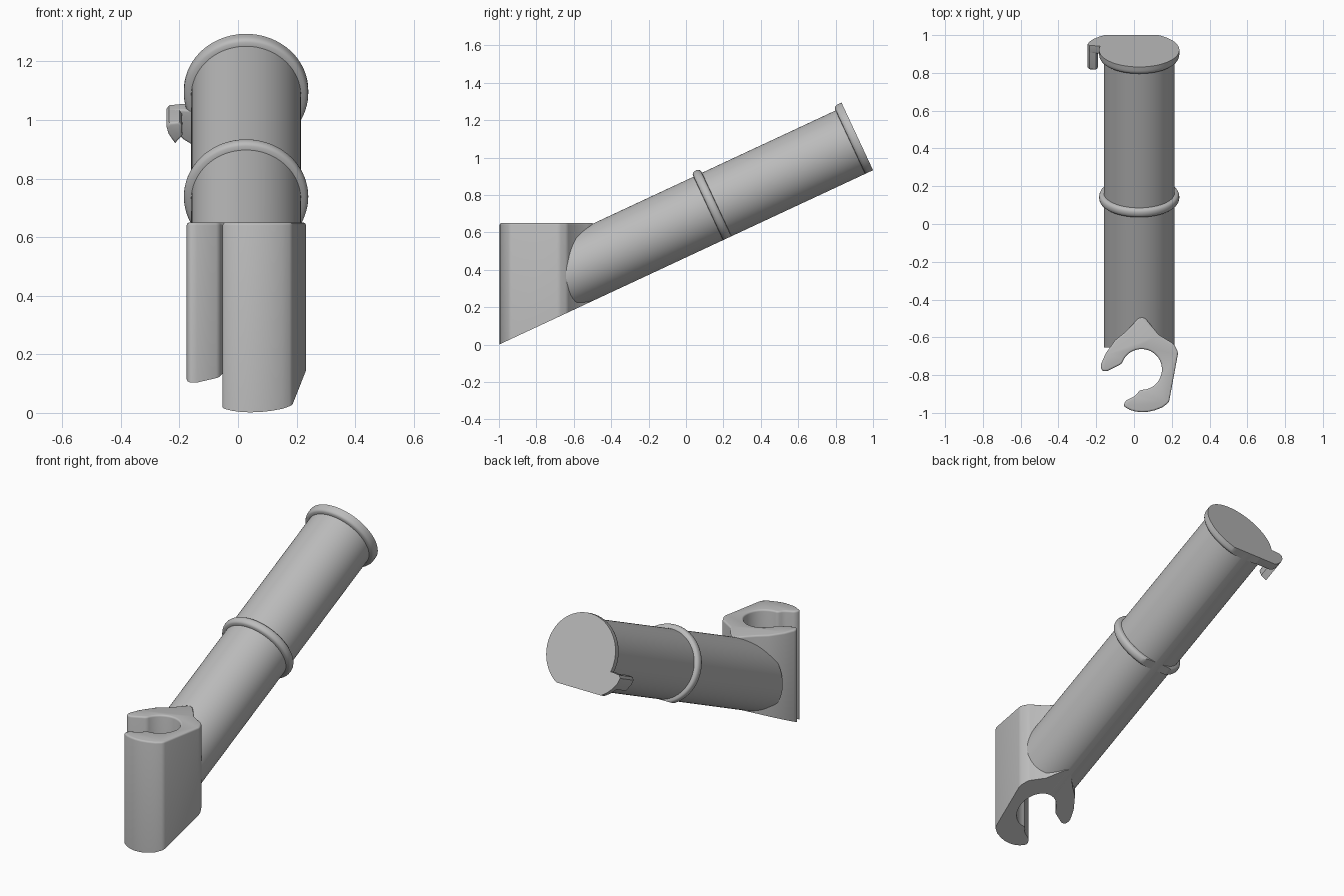
import bpy, bmesh, math
from mathutils import Matrix, Vector

cube = bpy.data.objects.get("Cube")
if cube:
    bpy.data.objects.remove(cube, do_unlink=True)

grey = bpy.data.materials.new("light_grey")
grey.use_nodes = True
grey.diffuse_color = (0.5, 0.5, 0.5, 1)
grey.node_tree.nodes["Principled BSDF"].inputs["Base Color"].default_value = (0.5, 0.5, 0.5, 1)

# Tilted frame: x sideways, y along the tube, z away from the sloping underside
SLOPE = math.radians(25)
LENGTH = 2 / math.cos(SLOPE)
TILT = Matrix.Translation((0, -1, 0)) @ Matrix.Rotation(SLOPE, 4, 'X')
UNDERSIDE = TILT.to_3x3() @ Vector((0, 0, 1))
CENTRE_X, AXIS_H = 0.0275, 0.1865


def trim(bm, point, keep):
    """Cut away everything behind a plane and cap the cut."""
    cut = bmesh.ops.bisect_plane(bm, geom=bm.verts[:] + bm.edges[:] + bm.faces[:],
                                 plane_co=point, plane_no=keep, clear_inner=True)
    edges = [e for e in cut["geom_cut"] if isinstance(e, bmesh.types.BMEdge) and e.is_boundary]
    bmesh.ops.triangle_fill(bm, edges=edges, use_beauty=True)


def finish(bm, name):
    bmesh.ops.recalc_face_normals(bm, faces=bm.faces[:])
    mesh = bpy.data.meshes.new(name)
    bm.to_mesh(mesh)
    bm.free()
    mesh.materials.append(grey)
    obj = bpy.data.objects.new(name, mesh)
    bpy.context.collection.objects.link(obj)
    bpy.ops.object.select_all(action='DESELECT')
    obj.select_set(True)
    bpy.context.view_layer.objects.active = obj
    bpy.ops.object.shade_smooth_by_angle(angle=math.radians(35))
    return obj


def prism(points, direction):
    """Closed outline extruded along a direction; returns mesh and far face."""
    bm = bmesh.new()
    base = bm.faces.new([bm.verts.new(p) for p in points])
    new = bmesh.ops.extrude_face_region(bm, geom=[base], use_keep_orig=True)["geom"]
    bmesh.ops.translate(bm, verts=[v for v in new if isinstance(v, bmesh.types.BMVert)], vec=direction)
    far = [f for f in new if isinstance(f, bmesh.types.BMFace)][0]
    bmesh.ops.recalc_face_normals(bm, faces=bm.faces[:])
    return bm, far


# Tube with a rounded middle ring and end flange, as a turned profile
R, RIM = 0.1875, 0.2125


def ring(start, width):
    return [(start + width / 2 - math.cos(a) * width / 2, R + (RIM - R) * math.sin(a) ** 0.6)
            for a in [math.pi * i / 8 for i in range(1, 8)]]


profile = [(0.2, 0), (0.2, R), (1.322, R)] + ring(1.322, 0.05) + [(1.372, R), (2.16, R)]
profile += ring(2.16, 0.05)[:4] + [(LENGTH, RIM), (LENGTH, 0)]
bm = bmesh.new()
verts = [bm.verts.new((CENTRE_X, s, AXIS_H + r)) for s, r in profile]
edges = [bm.edges.new(pair) for pair in zip(verts, verts[1:])]
bmesh.ops.spin(bm, geom=verts + edges, cent=(CENTRE_X, 0, AXIS_H), axis=(0, 1, 0),
               angle=math.tau, steps=96, use_merge=False)
bmesh.ops.remove_doubles(bm, verts=bm.verts[:], dist=1e-5)
bmesh.ops.transform(bm, matrix=TILT, verts=bm.verts[:])
trim(bm, (0, -1, 0), UNDERSIDE)
trim(bm, (0, -0.655, 0), (0, 1, 0))
finish(bm, "tube")

# Upright snap-on clip: C-shaped outline around a round socket
TOP = 0.65
socket = [(0.04 + 0.108 * math.cos(a), -0.77 + 0.108 * math.sin(a))
          for a in [math.radians(164 - 259 * i / 36) for i in range(37)]]
front_jaw = [(0.01, -0.908), (-0.045, -0.935), (-0.056, -0.965), (-0.02, -0.985), (0.01, -0.993),
             (0.04, -0.996), (0.075, -0.994), (0.11, -0.986), (0.15, -0.971), (0.185, -0.945)]
back = [(0.234, -0.68), (0.212, -0.635), (0.13, -0.585), (0.085, -0.53), (0.06, -0.5), (0.04, -0.489),
        (0.02, -0.5), (-0.005, -0.53), (-0.05, -0.575), (-0.1, -0.615), (-0.15, -0.685)]
left_jaw = [(-0.178, -0.75), (-0.168, -0.78), (-0.14, -0.778)]
outline = socket + front_jaw + back + left_jaw
bm, top = prism([(x, y, -0.1) for x, y in outline], (0, 0, TOP + 0.1))
corners = [e for e in bm.edges if abs(e.verts[0].co.z - e.verts[1].co.z) > 0.1
           and e.calc_face_angle(0) > 0.4]
bmesh.ops.bevel(bm, geom=corners, offset=0.012, segments=3, profile=0.5,
                affect='EDGES', clamp_overlap=True)
rim = [e for e in bm.edges if all(v.co.z > TOP - 0.001 for v in e.verts)]
bmesh.ops.bevel(bm, geom=rim, offset=0.014, segments=3, profile=0.5,
                affect='EDGES', clamp_overlap=True)
trim(bm, (0, -1, 0), UNDERSIDE)
finish(bm, "clip")


# Small hook on the right of the end flange: side tab plus forward prong
def hook_part(name, points, near, far):
    bm, _ = prism([(x, near, h) for x, h in points], (0, far - near, 0))
    front = [e for e in bm.edges if all(v.co.y < near + 0.001 for v in e.verts)]
    bmesh.ops.bevel(bm, geom=front, offset=0.008, segments=3, profile=0.5,
                    affect='EDGES', clamp_overlap=True)
    bmesh.ops.transform(bm, matrix=TILT, verts=bm.verts[:])
    finish(bm, name)


outer = [(-0.155, 0), (-0.185, 0.02), (-0.215, 0.05), (-0.237, 0.085), (-0.245, 0.115), (-0.235, 0.13)]
hook_part("hook_tab", [(-0.03, 0)] + outer + [(-0.19, 0.135), (-0.14, 0.13)], 2.16, LENGTH)
hook_part("hook_prong", outer[2:] + [(-0.2, 0.132), (-0.192, 0.12), (-0.19, 0.08)], 2.065, LENGTH - 0.002)
